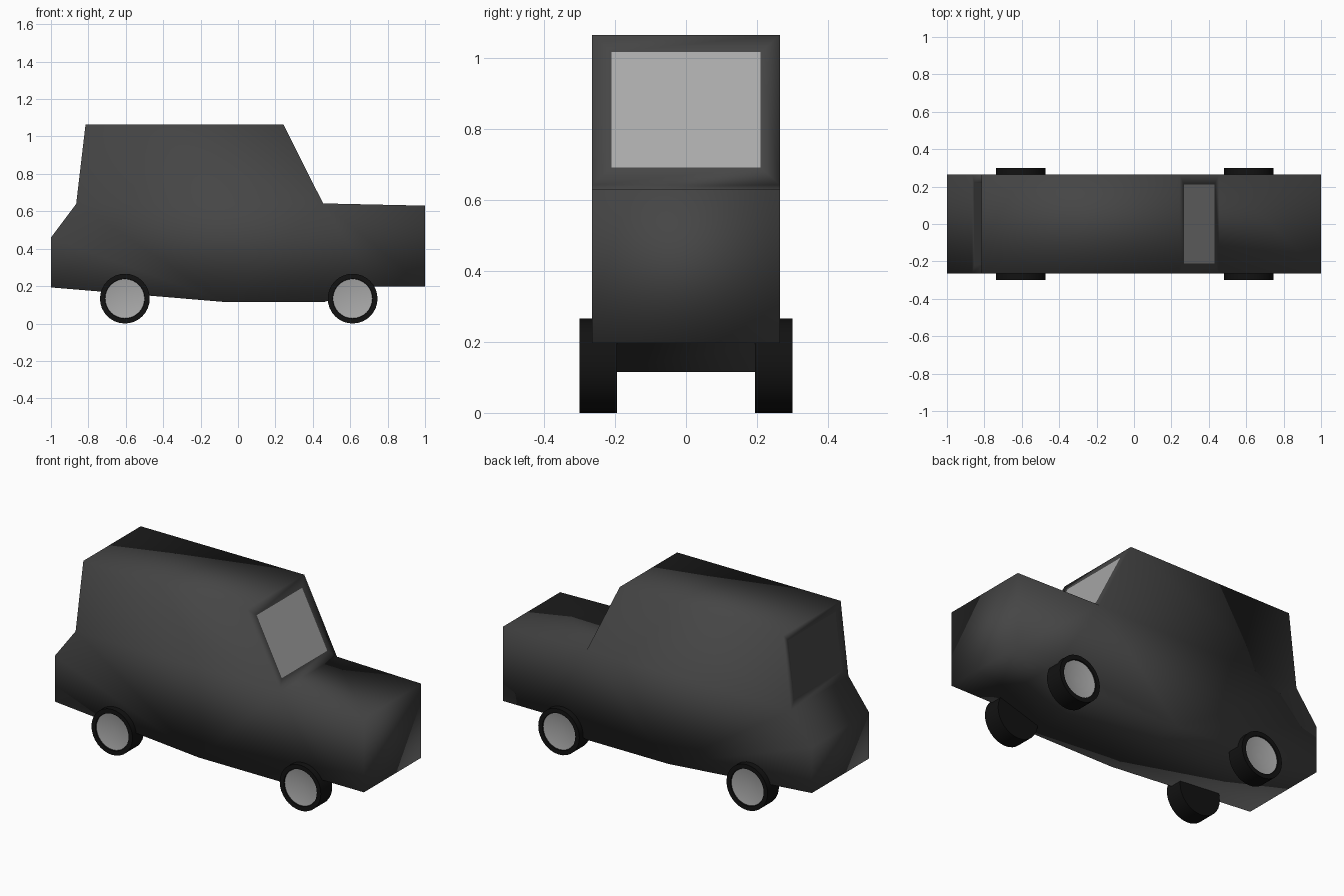
import bpy, bmesh, math
from mathutils import Vector

if "Cube" in bpy.data.objects:
    bpy.data.objects.remove(bpy.data.objects["Cube"])


def material(name, value):
    m = bpy.data.materials.new(name)
    m.diffuse_color = (value, value, value, 1)
    m.use_nodes = True
    m.node_tree.nodes["Principled BSDF"].inputs["Base Color"].default_value = m.diffuse_color
    return m


PAINT = material("charcoal paint", 0.06)
RUBBER = material("black rubber", 0.006)
SILVER = material("light grey", 0.40)
REAR_GLASS = material("dark glass", 0.07)


def finish(bm, name, mats):
    bmesh.ops.recalc_face_normals(bm, faces=bm.faces)
    mesh = bpy.data.meshes.new(name)
    bm.to_mesh(mesh)
    bm.free()
    for m in mats:
        mesh.materials.append(m)
    ob = bpy.data.objects.new(name, mesh)
    bpy.context.collection.objects.link(ob)
    return ob


# Body: side profile extruded across the width, smooth all over
HALF = 0.265
PROFILE = [(-1, 0.193), (-0.07, 0.115), (0.46, 0.115), (0.73, 0.197),
           (1, 0.197), (1, 0.63), (0.455, 0.642), (0.243, 1.065),
           (-0.815, 1.065), (-0.865, 0.64), (-1, 0.46)]
bm = bmesh.new()
left = [bm.verts.new((x, -HALF, z)) for x, z in PROFILE]
right = [bm.verts.new((x, HALF, z)) for x, z in PROFILE]
bm.faces.new(left)
bm.faces.new(right)
count = len(PROFILE)
strips = []
for i in range(count):
    j = (i + 1) % count
    strips.append(bm.faces.new((left[i], left[j], right[j], right[i])))
# Split each side into bonnet and cabin
for side in (left, right):
    bmesh.ops.connect_verts(bm, verts=[side[3], side[6]])
bmesh.ops.recalc_face_normals(bm, faces=bm.faces)
for f in bm.faces:
    f.smooth = True
# Windscreen and rear window as inset flat faces
for index, thick, depth, slot in ((6, 0.055, 0, 1), (8, 0.045, -0.006, 2)):
    pane = strips[index]
    bmesh.ops.inset_region(bm, faces=[pane], thickness=thick, depth=depth,
                           use_even_offset=True)
    pane.material_index = slot
    pane.smooth = False
finish(bm, "body", [PAINT, SILVER, REAR_GLASS])


# Wheels: lathed tyre with a shallow dished hub
SEG = 32
RINGS = [(0.133, 0.195), (0.133, 0.30), (0.107, 0.30), (0.105, 0.294)]


def wheel(name, x, side):
    bm = bmesh.new()

    def ring(r, y):
        return [bm.verts.new((x + r * math.cos(a), side * y, 0.133 + r * math.sin(a)))
                for a in (2 * math.pi * k / SEG for k in range(SEG))]

    rings = [ring(r, y) for r, y in RINGS]
    bm.faces.new(rings[0])
    for a, b in zip(rings, rings[1:]):
        for k in range(SEG):
            n = (k + 1) % SEG
            bm.faces.new((a[k], a[n], b[n], b[k]))
    centre = bm.verts.new((x, side * 0.275, 0.133))
    for k in range(SEG):
        hub = bm.faces.new((rings[-1][k], rings[-1][(k + 1) % SEG], centre))
        hub.material_index = 1
    ob = finish(bm, name, [RUBBER, SILVER])
    bpy.ops.object.select_all(action='DESELECT')
    ob.select_set(True)
    bpy.context.view_layer.objects.active = ob
    bpy.ops.object.shade_smooth_by_angle(angle=math.radians(35))


for end, x in (("rear", -0.605), ("front", 0.613)):
    for label, side in (("right", -1), ("left", 1)):
        wheel(f"{end}_{label}_wheel", x, side)
